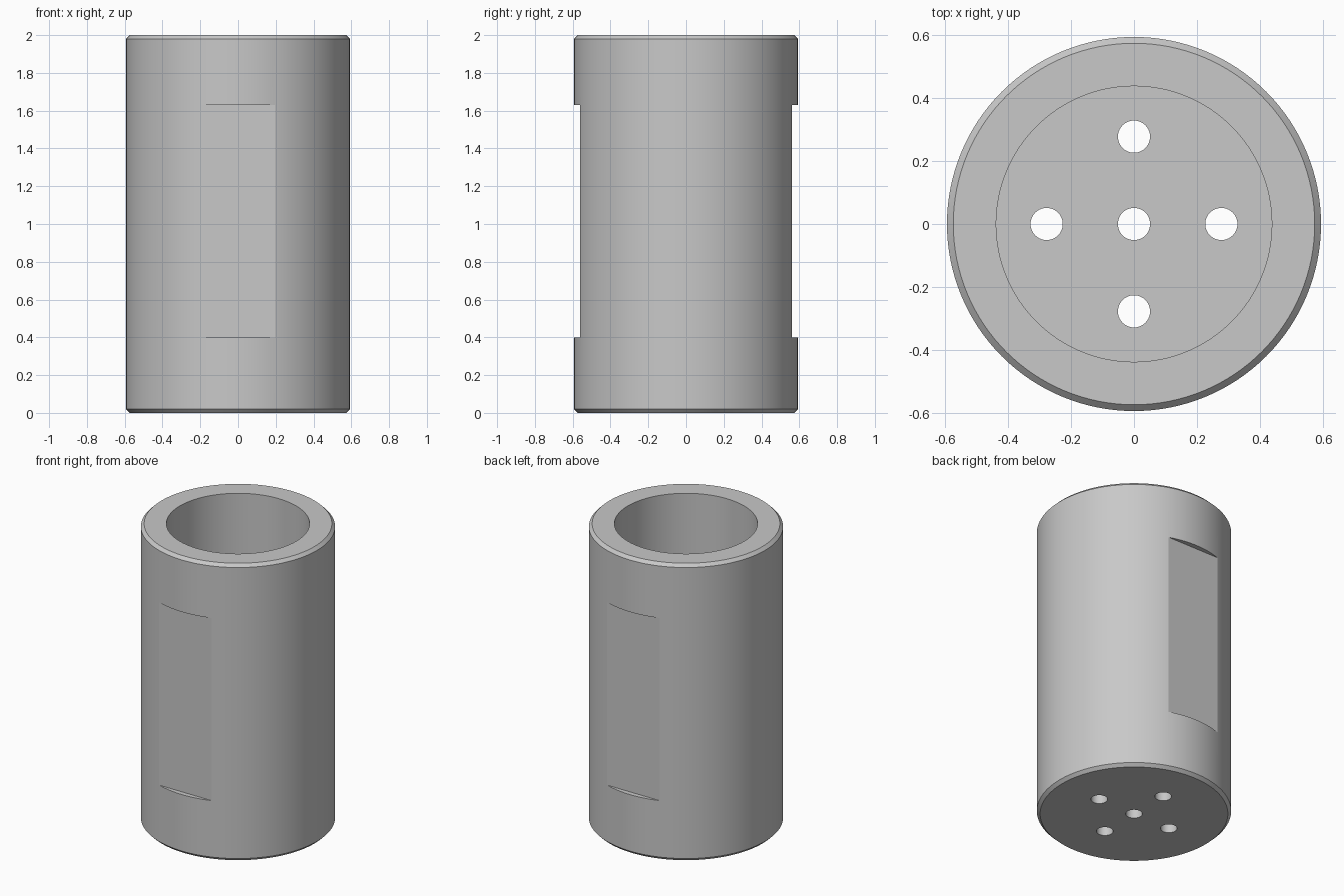
import bpy
import math

if "Cube" in bpy.data.objects:
    bpy.data.objects.remove(bpy.data.objects["Cube"], do_unlink=True)

HEIGHT = 2.0
RADIUS = 0.593
BORE = 0.437
CHAMFER = 0.02
FLOOR = 0.2
FLAT_Y = 0.56
FLAT_LOW, FLAT_HIGH = 0.4, 1.63
HOLE_RADIUS, HOLE_OFFSET = 0.051, 0.277
SIDES = 128

grey = bpy.data.materials.new("plain grey")
grey.use_nodes = True
colour = (0.58, 0.58, 0.58, 1)
grey.diffuse_color = colour
grey.node_tree.nodes["Principled BSDF"].inputs["Base Color"].default_value = colour


def cylinder(name, radius, low, high, x=0, y=0, sides=SIDES):
    bpy.ops.mesh.primitive_cylinder_add(
        vertices=sides, radius=radius, depth=high - low,
        location=(x, y, (low + high) / 2))
    bpy.context.object.name = name
    return bpy.context.object


def apply(obj, modifier):
    bpy.ops.object.select_all(action='DESELECT')
    bpy.context.view_layer.objects.active = obj
    obj.select_set(True)
    bpy.ops.object.modifier_apply(modifier=modifier.name)


def cut(obj, cutter):
    mod = obj.modifiers.new("cut", 'BOOLEAN')
    mod.operation = 'DIFFERENCE'
    mod.solver = 'EXACT'
    mod.object = cutter
    apply(obj, mod)
    bpy.data.objects.remove(cutter, do_unlink=True)


# Outer body with chamfered rims
body = cylinder("cup_body", RADIUS, 0, HEIGHT)
bevel = body.modifiers.new("chamfer", 'BEVEL')
bevel.width = CHAMFER
bevel.segments = 1
bevel.limit_method = 'ANGLE'
bevel.angle_limit = math.radians(60)
apply(body, bevel)

# Blind bore from the top
cut(body, cylinder("bore_cutter", BORE, FLOOR, HEIGHT + 0.1))

# Drain holes through the floor
for dx, dy in ((0, 0), (1, 0), (-1, 0), (0, 1), (0, -1)):
    cut(body, cylinder("hole_cutter", HOLE_RADIUS, -0.1, FLOOR + 0.1,
                       dx * HOLE_OFFSET, dy * HOLE_OFFSET, 48))

# Flats milled on the front and back
for side in (-1, 1):
    bpy.ops.mesh.primitive_cube_add(
        size=1, location=(0, side * (FLAT_Y + 0.1), (FLAT_LOW + FLAT_HIGH) / 2))
    cutter = bpy.context.object
    cutter.name = "flat_cutter"
    cutter.scale = (1, 0.2, FLAT_HIGH - FLAT_LOW)
    bpy.context.view_layer.update()
    cut(body, cutter)

# Colour and smooth shading with crisp edges
body.data.materials.clear()
body.data.materials.append(grey)
for face in body.data.polygons:
    face.material_index = 0
bpy.ops.object.select_all(action='DESELECT')
body.select_set(True)
bpy.context.view_layer.objects.active = body
bpy.ops.object.shade_smooth_by_angle(angle=math.radians(15))
